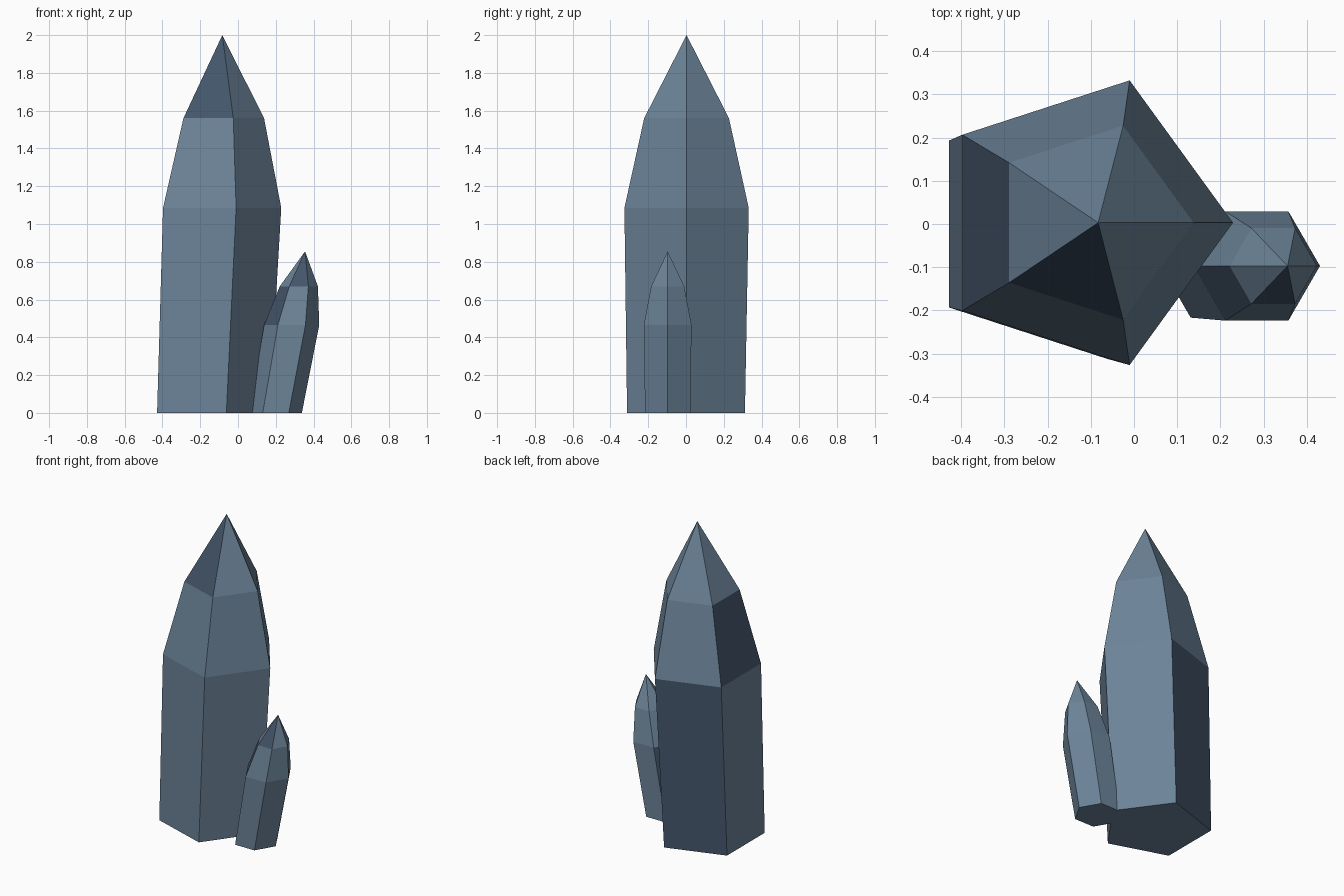
import bpy, bmesh, math

cube = bpy.data.objects.get("Cube")
if cube:
    bpy.data.objects.remove(cube, do_unlink=True)


def make_material(name, rgb):
    mat = bpy.data.materials.new(name)
    mat.use_nodes = True
    mat.diffuse_color = (*rgb, 1)
    mat.node_tree.nodes["Principled BSDF"].inputs["Base Color"].default_value = (*rgb, 1)
    return mat


slate = make_material("slate_blue", (0.15, 0.23, 0.315))
navy = make_material("dark_slate_blue", (0.058, 0.092, 0.146))


def crystal(name, sides, rings, tip, dark_side):
    """Loft regular rings (x, y, z, radius) to a point; the dark facets climb in a spiral."""
    bm = bmesh.new()
    loops = []
    for x, y, z, r in rings:
        angles = [math.tau * i / sides for i in range(sides)]
        loops.append([bm.verts.new((x + r * math.cos(a), y + r * math.sin(a), z)) for a in angles])
    apex = bm.verts.new(tip)
    bm.faces.new(loops[0][::-1])
    for tier, low in enumerate(loops):
        for i in range(sides):
            j = (i + 1) % sides
            if tier + 1 < len(loops):
                high = loops[tier + 1]
                face = bm.faces.new((low[i], low[j], high[j], high[i]))
            else:
                face = bm.faces.new((low[i], low[j], apex))
            face.material_index = int(i - tier == dark_side)
    mesh = bpy.data.meshes.new(name)
    bm.to_mesh(mesh)
    bm.free()
    mesh.materials.append(slate)
    mesh.materials.append(navy)
    obj = bpy.data.objects.new(name, mesh)
    bpy.context.collection.objects.link(obj)
    return obj


# Tall five-sided crystal
crystal("large_crystal", 5,
        [(-0.163, 0, 0, 0.328), (-0.117, 0.003, 1.085, 0.346), (-0.098, 0.003, 1.56, 0.236)],
        (-0.083, 0.003, 2), dark_side=1)

# Short six-sided crystal leaning outward
crystal("small_crystal", 6,
        [(0.2, -0.097, 0, 0.138), (0.284, -0.097, 0.465, 0.146), (0.322, -0.097, 0.67, 0.101)],
        (0.355, -0.097, 0.855), dark_side=2)
